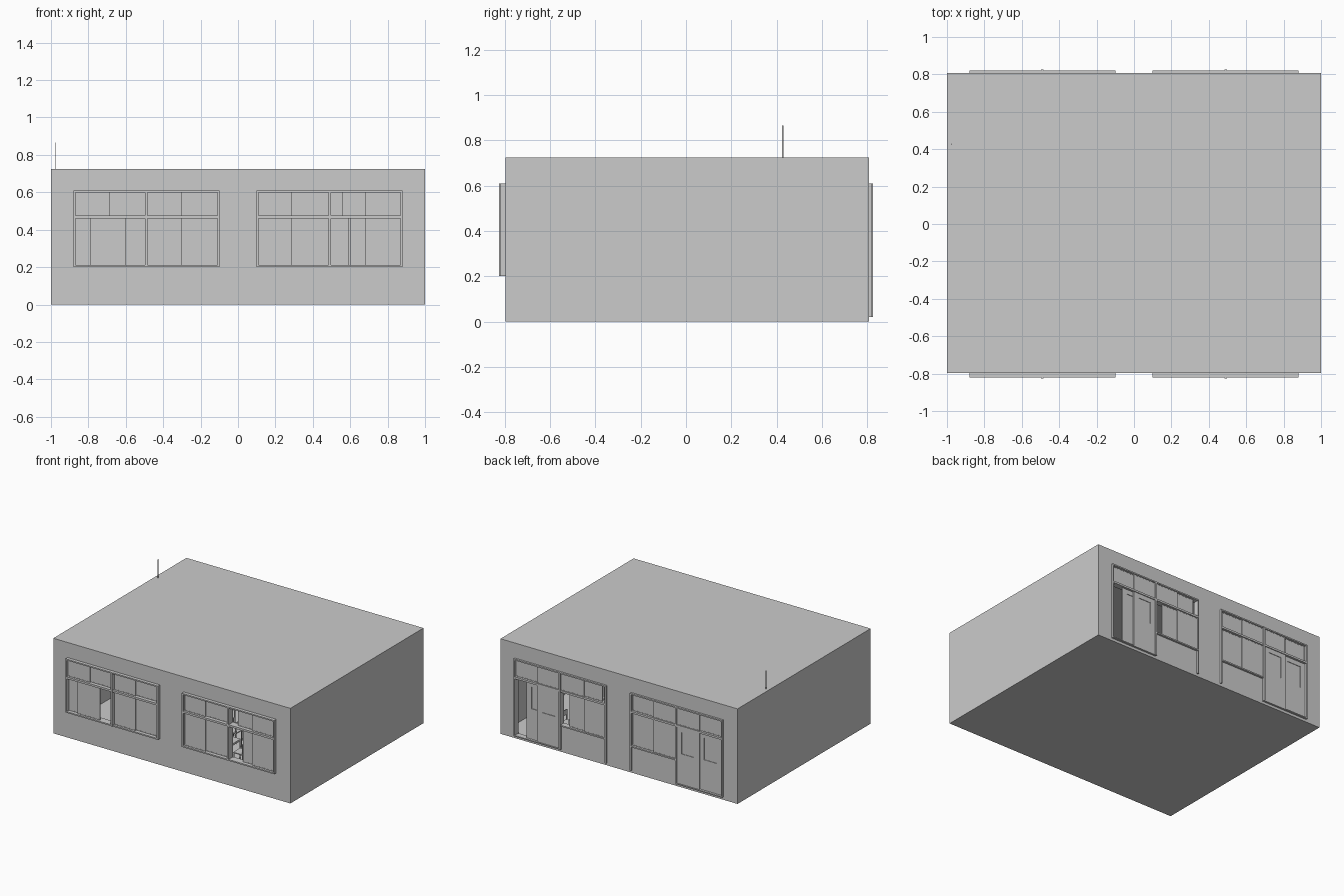
import bpy, bmesh

if "Cube" in bpy.data.objects:
    bpy.data.objects.remove(bpy.data.objects["Cube"])

YF, YB = -0.797, 0.807            # outer faces of front and back walls
T = 0.02                          # shell thickness
H = 0.725                         # building height
XO, XM, XI = 0.88, 0.49, 0.10     # outer post, mullion, inner post
F = 0.01                          # frame bar width


def build(name, boxes):
    """One object from a list of (x0, x1, y0, y1, z0, z1) boxes."""
    bm = bmesh.new()
    for x0, x1, y0, y1, z0, z1 in boxes:
        vs = bmesh.ops.create_cube(bm, size=1)["verts"]
        for v in vs:
            v.co.x = (x0 + x1) / 2 + v.co.x * abs(x1 - x0)
            v.co.y = (y0 + y1) / 2 + v.co.y * abs(y1 - y0)
            v.co.z = (z0 + z1) / 2 + v.co.z * abs(z1 - z0)
    me = bpy.data.meshes.new(name)
    bm.to_mesh(me)
    bm.free()
    ob = bpy.data.objects.new(name, me)
    bpy.context.collection.objects.link(ob)
    return ob


def out(side, d):
    """y at distance d outward from the wall face."""
    return YF - d if side < 0 else YB + d


def bx(side, x0, x1, d0, d1, z0, z1):
    return (x0, x1, out(side, d0), out(side, d1), z0, z1)


# shell: floor, roof, side walls
build("floor", [(-1, 1, YF, YB, 0, T)])
build("roof", [(-1, 1, YF, YB, H - T, H)])
for s in (-1, 1):
    build("side_wall", [(s * (1 - T), s, YF, YB, T, H - T)])

# front and back walls around the openings
for side, name in ((-1, "front_wall"), (1, "back_wall")):
    w = lambda a, b, c, d: bx(side, a, b, -T, 0, c, d)
    parts = [w(-1 + T, 1 - T, 0.61, H - T), w(-XI, XI, T, 0.61)]
    for s in (-1, 1):
        parts.append(w(s * XO, s * (1 - T), T, 0.61))
        parts.append(w(s * XI, s * (XO if side < 0 else XM), T, 0.2))
    build(name, parts)

# window and door frames
for side, name, e in ((-1, "front_frame", 0.025), (1, "back_frame", 0.015)):
    for s in (-1, 1):
        base = 0.2 if side < 0 else T
        f = lambda a, b, c, d, k=0: bx(side, s * a, s * b, -0.03, e + k, c, d)
        parts = [f(XI, XI + F, base, 0.61), f(XO - F, XO, base, 0.61),
                 f(XM - 0.006, XM + 0.006, base, 0.61, 0.003),
                 f(XI + F, XO - F, 0.6, 0.61), f(XI + F, XO - F, 0.46, 0.475),
                 f(XI + F, XO - F if side < 0 else XM, 0.2, 0.21)]
        if side > 0:
            parts.append(f(XM, XO - F, T, T + 0.008))
        build(name, parts)


def pane(side, x0, x1, z0, z1, layer):
    """Sliding sash: thin rim with slightly sunken glass."""
    a, b = (0.002, 0.008) if layer == "outer" else (-0.008, -0.002)
    r = 0.004
    build("window_pane", [
        bx(side, x0, x0 + r, a, b, z0, z1), bx(side, x1 - r, x1, a, b, z0, z1),
        bx(side, x0 + r, x1 - r, a, b, z0, z0 + r),
        bx(side, x0 + r, x1 - r, a, b, z1 - r, z1),
        bx(side, x0 + r, x1 - r, a, b - 0.001, z0 + r, z1 - r)])


def door(x0, x1, layer):
    """Sliding door leaf with a sunken upper window."""
    a, b = (0.001, 0.009) if layer == "outer" else (-0.01, -0.002)
    z0, z1, w0, w1, m = 0.028, 0.46, 0.26, 0.425, 0.04
    build("door_leaf", [
        bx(1, x0, x0 + m, a, b, z0, z1), bx(1, x1 - m, x1, a, b, z0, z1),
        bx(1, x0 + m, x1 - m, a, b, z0, w0), bx(1, x0 + m, x1 - m, a, b, w1, z1),
        bx(1, x0 + m, x1 - m, a + 0.002, b - 0.004, w0, w1)])


LO, UP = (0.21, 0.46), (0.475, 0.6)
# sashes: side, (outer x range), (inner x range), heights
sashes = [
    (-1, (-0.79, -0.60), (-0.87, -0.68), LO), (-1, (-0.87, -0.685), (-0.70, -0.495), UP),
    (-1, (-0.485, -0.30), (-0.31, -0.11), LO), (-1, (-0.485, -0.30), (-0.31, -0.11), UP),
    (-1, (0.11, 0.29), (0.28, 0.485), LO), (-1, (0.11, 0.29), (0.28, 0.485), UP),
    (-1, (0.68, 0.87), (0.60, 0.79), LO), (-1, (0.68, 0.87), (0.555, 0.74), UP),
    (1, (0.11, 0.29), (0.225, 0.42), LO), (1, (0.29, 0.485), (0.14, 0.335), UP),
    (1, (0.495, 0.685), (0.675, 0.87), UP),
    (1, (-0.485, -0.295), (-0.305, -0.11), LO), (1, (-0.485, -0.295), (-0.305, -0.11), UP),
    (1, (-0.685, -0.495), (-0.87, -0.675), UP),
]
for side, o, i, (z0, z1) in sashes:
    pane(side, *o, z0, z1, "outer")
    pane(side, *i, z0, z1, "inner")

# door pairs: one slid open, one closed
door(0.495, 0.685, "outer")
door(0.59, 0.78, "inner")
door(-0.685, -0.495, "outer")
door(-0.87, -0.675, "inner")

# room interior: board on one end wall and rows of desks
build("wall_board", [(-0.98, -0.965, -0.45, 0.45, 0.24, 0.52)])
for ix in range(5):
    for iy in range(5):
        x, y = -0.5 + ix * 0.24, -0.54 + iy * 0.26
        desk = [(x, x + 0.09, y, y + 0.13, 0.145, 0.16)]
        seat = [(x + 0.1, x + 0.18, y + 0.025, y + 0.105, 0.095, 0.102),
                (x + 0.174, x + 0.18, y + 0.025, y + 0.105, 0.14, 0.18)]
        for a in (0, 1):
            for b in (0, 1):
                lx, ly = x + a * 0.083, y + b * 0.123
                desk.append((lx, lx + 0.007, ly, ly + 0.007, T, 0.145))
                lx, ly = x + 0.1 + a * 0.074, y + 0.025 + b * 0.074
                seat.append((lx, lx + 0.006, ly, ly + 0.006, T, 0.14 if a else 0.095))
        build("desk", desk)
        build("chair", seat)

# thin rod on the roof
build("roof_rod", [(-0.977, -0.973, 0.423, 0.431, H, 0.865)])
